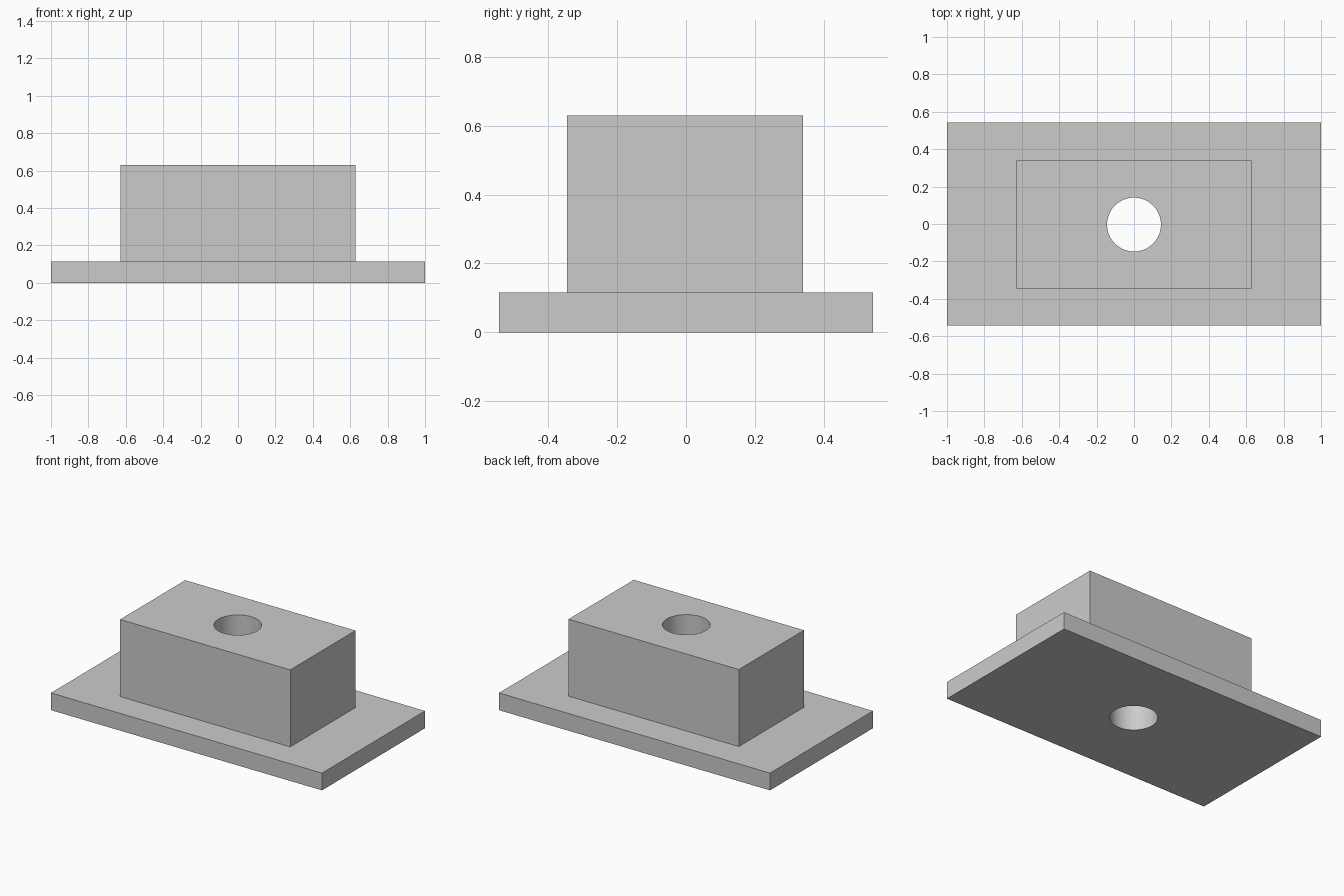
import bpy
import math

default_cube = bpy.data.objects.get("Cube")
if default_cube:
    bpy.data.objects.remove(default_cube, do_unlink=True)

BASE_SIZE = (2.0, 1.086, 0.115)
BLOCK_SIZE = (1.256, 0.686, 0.629)
HOLE_RADIUS = 0.144
OFFSET_Y = -0.003

grey = bpy.data.materials.new("light_grey")
grey.use_nodes = True
colour = (0.6, 0.6, 0.6, 1)
grey.diffuse_color = colour
grey.node_tree.nodes["Principled BSDF"].inputs["Base Color"].default_value = colour


def box(name, size, y):
    """Box standing on the ground."""
    bpy.ops.mesh.primitive_cube_add(size=1, location=(0, y, size[2] / 2))
    obj = bpy.context.object
    obj.name = name
    obj.scale = size
    bpy.ops.object.transform_apply(location=True, scale=True)
    obj.data.materials.append(grey)
    return obj


def apply_boolean(target, tool, operation):
    mod = target.modifiers.new(operation.lower(), "BOOLEAN")
    mod.operation = operation
    mod.solver = "EXACT"
    mod.object = tool
    bpy.context.view_layer.objects.active = target
    bpy.ops.object.modifier_apply(modifier=mod.name)
    bpy.data.objects.remove(tool, do_unlink=True)


# Flange plate joined with the raised block
body = box("flanged_block", BASE_SIZE, 0)
apply_boolean(body, box("raised_block", BLOCK_SIZE, OFFSET_Y), "UNION")

# Vertical through hole
bpy.ops.mesh.primitive_cylinder_add(vertices=64, radius=HOLE_RADIUS, depth=2,
                                    location=(0, OFFSET_Y, 0))
cutter = bpy.context.object
cutter.name = "hole_cutter"
cutter.hide_render = True
cutter.data.materials.append(grey)
apply_boolean(body, cutter, "DIFFERENCE")

# Smooth bore, sharp block edges
bpy.ops.object.select_all(action="DESELECT")
body.select_set(True)
bpy.context.view_layer.objects.active = body
bpy.ops.object.shade_smooth_by_angle(angle=math.radians(30))
